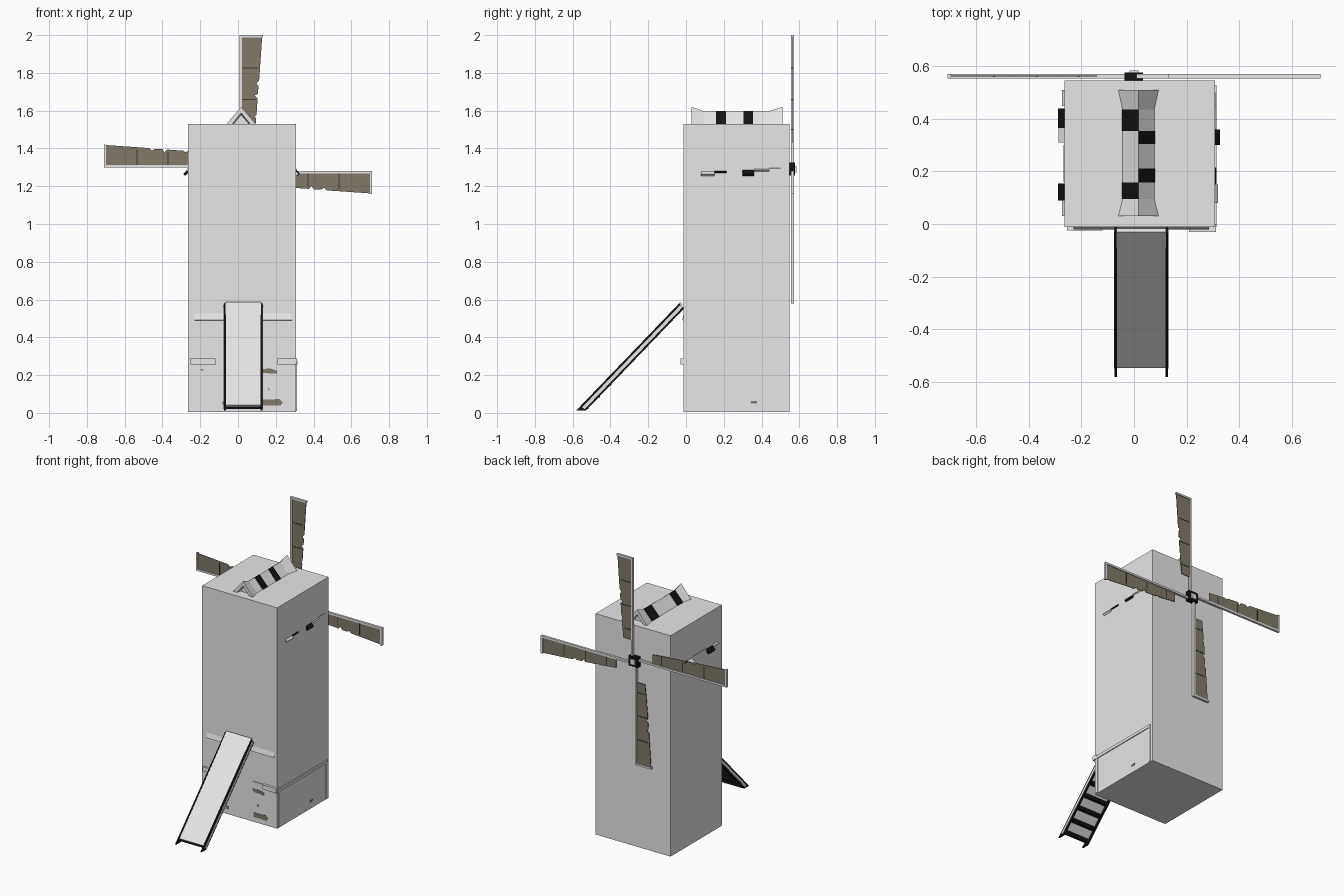
import bpy, bmesh, math
from mathutils import Matrix, Vector


def material(name, rgb):
    m = bpy.data.materials.new(name)
    m.diffuse_color = (*rgb, 1)
    return m


LIGHT = material("pale plaster", (0.8, 0.8, 0.8))
BLACK = material("charred black", (0.006, 0.006, 0.006))
BROWN = material("sail cloth brown", (0.22, 0.19, 0.14))
DARK = material("dark batten", (0.05, 0.045, 0.035))


def loft(name, p0, p1, mat):
    """Solid between two matching 3D outlines."""
    bm = bmesh.new()
    a = [bm.verts.new(p) for p in p0]
    b = [bm.verts.new(p) for p in p1]
    bm.faces.new(a)
    bm.faces.new(b[::-1])
    n = len(a)
    for i in range(n):
        j = (i + 1) % n
        bm.faces.new((a[i], b[i], b[j], a[j]))
    bmesh.ops.recalc_face_normals(bm, faces=bm.faces)
    me = bpy.data.meshes.new(name)
    bm.to_mesh(me)
    bm.free()
    me.materials.append(mat)
    ob = bpy.data.objects.new(name, me)
    bpy.context.collection.objects.link(ob)
    return ob


def prism_y(name, pts, y0, y1, mat):
    return loft(name, [(x, y0, z) for x, z in pts], [(x, y1, z) for x, z in pts], mat)


def prism_x(name, pts, x0, x1, mat):
    return loft(name, [(x0, y, z) for y, z in pts], [(x1, y, z) for y, z in pts], mat)


def box(name, x, y, z, mat):
    return prism_y(name, [(x[0], z[0]), (x[1], z[0]), (x[1], z[1]), (x[0], z[1])], *y, mat)


# Tower
box("tower", (-0.265, 0.308), (-0.012, 0.547), (0.005, 1.53), LIGHT)

# Roof ridge: chequered tiles on both slopes, flared at the ends
CX, BASE = 0.017, 1.525


def slope(side, y, top, width):
    return [(CX, y, top), (CX + side * width, y, BASE),
            (CX + side * (width - 0.03), y, BASE), (CX, y, top - 0.032)]


tiles = [0.095, 0.158, 0.212, 0.305, 0.355, 0.437]
for side, dark in ((-1, (0, 4)), (1, (1, 3))):
    for i in range(5):
        mat = BLACK if i in dark else LIGHT
        w = 0.065 + (0.003 if i in dark else 0)
        t = 1.597 + (0.002 if i in dark else 0)
        loft("ridge_tile", slope(side, tiles[i], t, w), slope(side, tiles[i + 1], t, w), mat)
    for y_in, y_out in ((0.095, 0.03), (0.437, 0.51)):
        loft("ridge_flare", slope(side, y_in, 1.597, 0.065),
             slope(side, y_out, 1.62, 0.081), LIGHT)
prism_y("ridge_gable", [(CX - 0.06, BASE), (CX + 0.06, BASE), (CX, 1.585)], 0.06, 0.48, LIGHT)

# Eaves tiles poking through the tower sides: side, y range, outer x, outer z, colour
eaves = [(1, 0.08, 0.15, 0.320, 1.255, LIGHT), (1, 0.15, 0.215, 0.314, 1.265, BLACK),
         (1, 0.30, 0.36, 0.328, 1.255, BLACK), (1, 0.36, 0.44, 0.314, 1.275, LIGHT),
         (1, 0.44, 0.50, 0.310, 1.285, LIGHT),
         (-1, 0.03, 0.09, -0.274, 1.275, LIGHT), (-1, 0.09, 0.155, -0.290, 1.255, BLACK),
         (-1, 0.16, 0.30, -0.268, 1.285, LIGHT), (-1, 0.31, 0.365, -0.288, 1.255, LIGHT),
         (-1, 0.365, 0.44, -0.290, 1.255, BLACK), (-1, 0.45, 0.51, -0.274, 1.275, LIGHT)]
for s, y0, y1, x, z, mat in eaves:
    prism_y("eaves_tile", [(x, z + 0.01), (x - s * 0.06, z + 0.07),
                           (x - s * 0.07, z + 0.06), (x - s * 0.01, z)], y0, y1, mat)

# Front beams, platform edge and exposed patches
box("front_beam_left", (-0.255, -0.12), (-0.024, 0), (0.257, 0.288), LIGHT)
box("front_beam_middle", (0.125, 0.21), (-0.018, 0), (0.257, 0.285), LIGHT)
box("front_beam_right", (0.21, 0.312), (-0.03, 0), (0.257, 0.288), LIGHT)
prism_x("platform_edge", [(0, 0.525), (-0.012, 0.525), (-0.02, 0.492), (0, 0.485)],
        -0.23, 0.285, LIGHT)
patches = [[(0.12, 0.232), (0.17, 0.235), (0.21, 0.222), (0.205, 0.207), (0.13, 0.212)],
           [(0.13, 0.07), (0.22, 0.073), (0.237, 0.055), (0.225, 0.038), (0.13, 0.04)],
           [(-0.2, 0.234), (-0.18, 0.23), (-0.19, 0.222)],
           [(0.155, 0.13), (0.168, 0.128), (0.162, 0.118)],
           [(-0.085, 0.06), (-0.06, 0.06), (-0.06, 0.04), (-0.08, 0.038)]]
for p in patches:
    prism_y("front_patch", p, -0.0145, -0.005, BROWN)
box("side_patch", (0.305, 0.3105), (0.345, 0.375), (0.05, 0.063), BROWN)

# Thin frame on the right side
box("side_frame_top", (0.30, 0.314), (-0.012, 0.53), (0.255, 0.275), LIGHT)
for y in (0.0, 0.515):
    box("side_frame_post", (0.30, 0.312), (y, y + 0.015), (0.01, 0.255), LIGHT)

# Boarding ramp with rails and rungs underneath
prism_x("ramp_board", [(-0.548, 0.042), (-0.03, 0.587), (-0.018, 0.575), (-0.535, 0.03)],
        -0.066, 0.122, LIGHT)
for x0, x1, outer in ((-0.074, -0.064, -0.076), (0.12, 0.13, 0.132)):
    prism_x("ramp_rail", [(-0.582, 0.012), (-0.036, 0.58), (-0.01, 0.553), (-0.53, 0.012)],
            x0, x1, BLACK)
    prism_x("ramp_rail_stripe", [(-0.55, 0.03), (-0.03, 0.571), (-0.018, 0.559), (-0.536, 0.02)],
            min(outer, x0), max(outer, x1), LIGHT)
for i in range(9):
    t = 0.01 + i * 0.118
    y, z = -0.533 + 0.51 * t, 0.03 + 0.535 * t
    box("ramp_rung", (-0.066, 0.122), (y - 0.008, y + 0.012), (z - 0.016, z + 0.008), BLACK)

# Sails: one blade pointing up, repeated by quarter turns about the hub
HUB = Vector((0, 0, 1.29))
sail = [(0.02, 0.14), (0.02, 0.70), (0.128, 0.70), (0.112, 0.47), (0.098, 0.455),
        (0.108, 0.44), (0.106, 0.40), (0.088, 0.39), (0.104, 0.375), (0.098, 0.29),
        (0.09, 0.28), (0.096, 0.265), (0.083, 0.14)]
for k in range(4):
    turn = Matrix.Translation(HUB) @ Matrix.Rotation(k * math.pi / 2, 4, 'Y')
    parts = [prism_y("sail_cloth", sail, 0.561, 0.565, BROWN),
             box("sail_spar", (0.009, 0.022), (0.555, 0.571), (0, 0.71), LIGHT),
             box("sail_tip_bar", (0.009, 0.132), (0.555, 0.571), (0.698, 0.71), LIGHT)]
    for r in (0.21, 0.37, 0.535):
        parts.append(box("sail_batten", (0.02, 0.075 + 0.075 * (r - 0.14)),
                         (0.5595, 0.5665), (r - 0.003, r + 0.003), DARK))
    for ob in parts:
        ob.data.transform(turn)

# Hub
box("hub_block", (-0.036, 0.034), (0.54, 0.578), (1.258, 1.325), BLACK)
box("hub_cap", (-0.018, 0.018), (0.57, 0.585), (1.272, 1.308), LIGHT)
